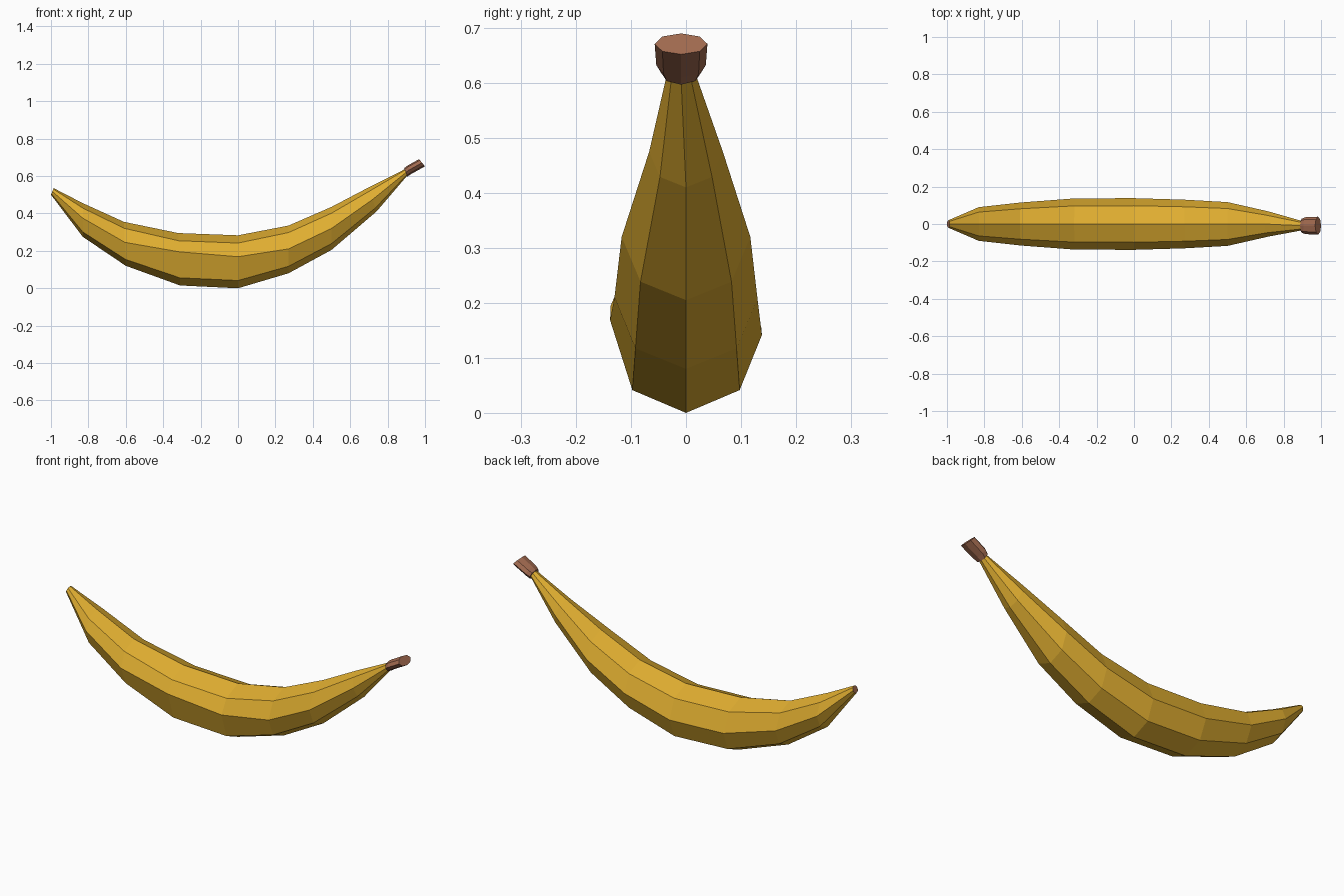
import bpy, bmesh, math
from mathutils import Vector

if "Cube" in bpy.data.objects:
    bpy.data.objects.remove(bpy.data.objects["Cube"])


def material(name, color):
    m = bpy.data.materials.new(name)
    m.diffuse_color = (*color, 1)
    m.use_nodes = True
    m.node_tree.nodes["Principled BSDF"].inputs["Base Color"].default_value = m.diffuse_color
    return m


yellow = material("ripe yellow", (0.74, 0.42, 0.03))
brown = material("stem brown", (0.36, 0.145, 0.08))


def loft(name, rings, mats):
    """Eight-sided rings: lowest (x, z), highest (x, z), y centre, half width, lift of the front side point."""
    bm = bmesh.new()
    loops = []
    for lo, hi, yc, half, lift in rings:
        low, high = Vector((lo[0], yc, lo[1])), Vector((hi[0], yc, hi[1]))
        mid, up = (low + high) / 2, (high - low) / 2
        loop = []
        for i in range(8):
            a = i * math.pi / 4
            p = mid - up * math.cos(a) + Vector((0, half * math.sin(a), 0))
            if i == 6:
                p.z += lift
            loop.append(bm.verts.new(p))
        loops.append(loop)
    for a, b in zip(loops, loops[1:]):
        for i in range(8):
            j = (i + 1) % 8
            bm.faces.new((a[i], a[j], b[j], b[i]))
    start = bm.faces.new(loops[0])
    bm.faces.new(loops[-1])
    start.material_index = len(mats) - 1
    bmesh.ops.recalc_face_normals(bm, faces=bm.faces)
    me = bpy.data.meshes.new(name)
    bm.to_mesh(me)
    bm.free()
    for m in mats:
        me.materials.append(m)
    ob = bpy.data.objects.new(name, me)
    bpy.context.collection.objects.link(ob)
    return ob


# Curved fruit body with a brown blossom end
loft("banana_body", [
    ((-1.0, 0.50), (-0.985, 0.535), 0, 0.02, 0),
    ((-0.83, 0.275), (-0.83, 0.455), 0, 0.09, 0.01),
    ((-0.60, 0.12), (-0.61, 0.355), 0, 0.115, 0.008),
    ((-0.31, 0.015), (-0.32, 0.295), 0, 0.137, 0.04),
    ((0.0, 0.0), (0.0, 0.283), 0, 0.138, 0.027),
    ((0.27, 0.08), (0.27, 0.335), 0, 0.13, 0.003),
    ((0.50, 0.205), (0.50, 0.435), 0, 0.117, 0),
    ((0.74, 0.41), (0.70, 0.54), 0, 0.067, 0),
    ((0.91, 0.608), (0.895, 0.638), -0.009, 0.024, 0),
], [yellow, brown])

# Flared stem
loft("stem", [
    ((0.905, 0.597), (0.888, 0.642), -0.009, 0.037, 0),
    ((0.925, 0.610), (0.905, 0.655), -0.009, 0.045, 0),
    ((1.0, 0.652), (0.968, 0.69), -0.009, 0.048, 0),
], [brown])
